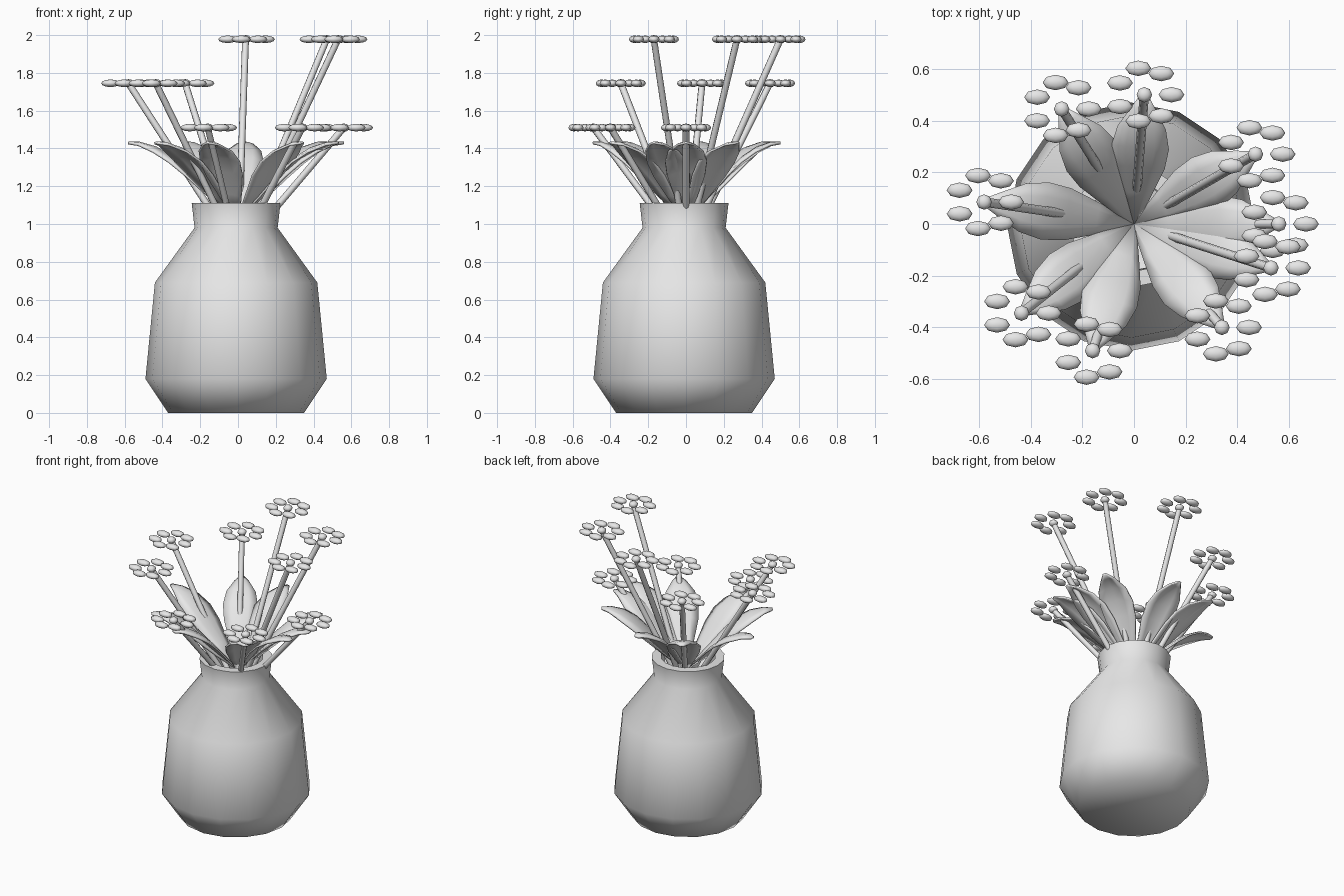
import bpy, bmesh, math
from mathutils import Vector, Matrix

cube = bpy.data.objects.get("Cube")
if cube:
    bpy.data.objects.remove(cube, do_unlink=True)

clay = bpy.data.materials.new("light_grey_clay")
clay.use_nodes = True
clay.diffuse_color = (0.8, 0.8, 0.8, 1)
clay.node_tree.nodes["Principled BSDF"].inputs["Base Color"].default_value = (0.8, 0.8, 0.8, 1)


def finish(bm, name, angle=60):
    """Turn a bmesh into a smooth shaded object."""
    bmesh.ops.recalc_face_normals(bm, faces=bm.faces)
    mesh = bpy.data.meshes.new(name)
    bm.to_mesh(mesh)
    bm.free()
    mesh.materials.append(clay)
    ob = bpy.data.objects.new(name, mesh)
    bpy.context.collection.objects.link(ob)
    bpy.ops.object.select_all(action='DESELECT')
    bpy.context.view_layer.objects.active = ob
    ob.select_set(True)
    bpy.ops.object.shade_smooth_by_angle(angle=math.radians(angle))
    return ob


def make_vase(sides=16):
    # Outer wall, rim and inner wall as one lathed profile
    profile = [(0.36, 0), (0.48, 0.18), (0.43, 0.69), (0.22, 0.98), (0.235, 1.11),
               (0.175, 1.11), (0.17, 0.97), (0.38, 0.67), (0.43, 0.2), (0.33, 0.05)]
    bm = bmesh.new()
    rings = []
    for r, z in profile:
        turn = [2 * math.pi * i / sides for i in range(sides)]
        rings.append([bm.verts.new((r * math.cos(a) - 0.01, r * math.sin(a) - 0.01, z))
                      for a in turn])
    for low, high in zip(rings, rings[1:]):
        for i in range(sides):
            j = (i + 1) % sides
            bm.faces.new((low[i], low[j], high[j], high[i]))
    bm.faces.new(rings[0])
    bm.faces.new(rings[-1])
    finish(bm, "vase")


def make_leaf(name, x, y):
    # Arched blade: share of length, height, half width
    spine = [(0, 1.02, 0.006), (0.25, 1.16, 0.06), (0.45, 1.28, 0.1), (0.6, 1.355, 0.11),
             (0.75, 1.405, 0.092), (0.9, 1.43, 0.045), (1, 1.43, 0.012)]
    out = Vector((x, y, 0))
    side = Vector((-y, x, 0)).normalized()
    bm = bmesh.new()
    rows = []
    for share, z, half in spine:
        rows.append([bm.verts.new(out * share + side * half * t
                                  + Vector((0, 0, z - 0.25 * half * t * t)))
                     for t in (-1, -0.5, 0, 0.5, 1)])
    for a, b in zip(rows, rows[1:]):
        for i in range(4):
            bm.faces.new((a[i], b[i], b[i + 1], a[i + 1]))
    ob = finish(bm, name)
    thick = ob.modifiers.new("thickness", 'SOLIDIFY')
    thick.thickness = 0.012
    thick.offset = 0


def make_stem(name, tip, root=Vector((0, 0, 0.85))):
    axis = tip - root
    bm = bmesh.new()
    bmesh.ops.create_cone(bm, cap_ends=True, segments=8, radius1=0.018, radius2=0.018,
                          depth=axis.length,
                          matrix=Matrix.Translation((root + tip) / 2)
                          @ axis.to_track_quat('Z', 'Y').to_matrix().to_4x4())
    finish(bm, name)


def make_blossom(name, centre, petals=7):
    # Round heart with a ring of flattened petals
    bm = bmesh.new()

    def bead(offset, size):
        bmesh.ops.create_uvsphere(bm, u_segments=8, v_segments=6, radius=1,
                                  matrix=Matrix.Translation(centre + offset)
                                  @ Matrix.Diagonal((*size, 1)))

    bead(Vector((0, 0, 0)), (0.03, 0.03, 0.022))
    for i in range(petals):
        a = 2 * math.pi * i / petals
        bead(Vector((math.cos(a), math.sin(a), 0)) * 0.105, (0.05, 0.03, 0.02))
    finish(bm, name, 80)


make_vase()

# Blossom positions grouped by height
tiers = {
    1.978: [(0.04, 0.5), (0.47, 0.27), (0.53, -0.17)],
    1.745: [(-0.58, 0.085), (-0.435, -0.345), (-0.28, 0.445)],
    1.51: [(-0.16, -0.49), (0.34, -0.4), (0.56, 0)],
}
count = 0
for height, spots in tiers.items():
    for x, y in spots:
        count += 1
        top = Vector((x, y, height))
        make_stem(f"stem_{count}", top)
        make_blossom(f"blossom_{count}", top)
        make_leaf(f"leaf_{count}", x, y)
